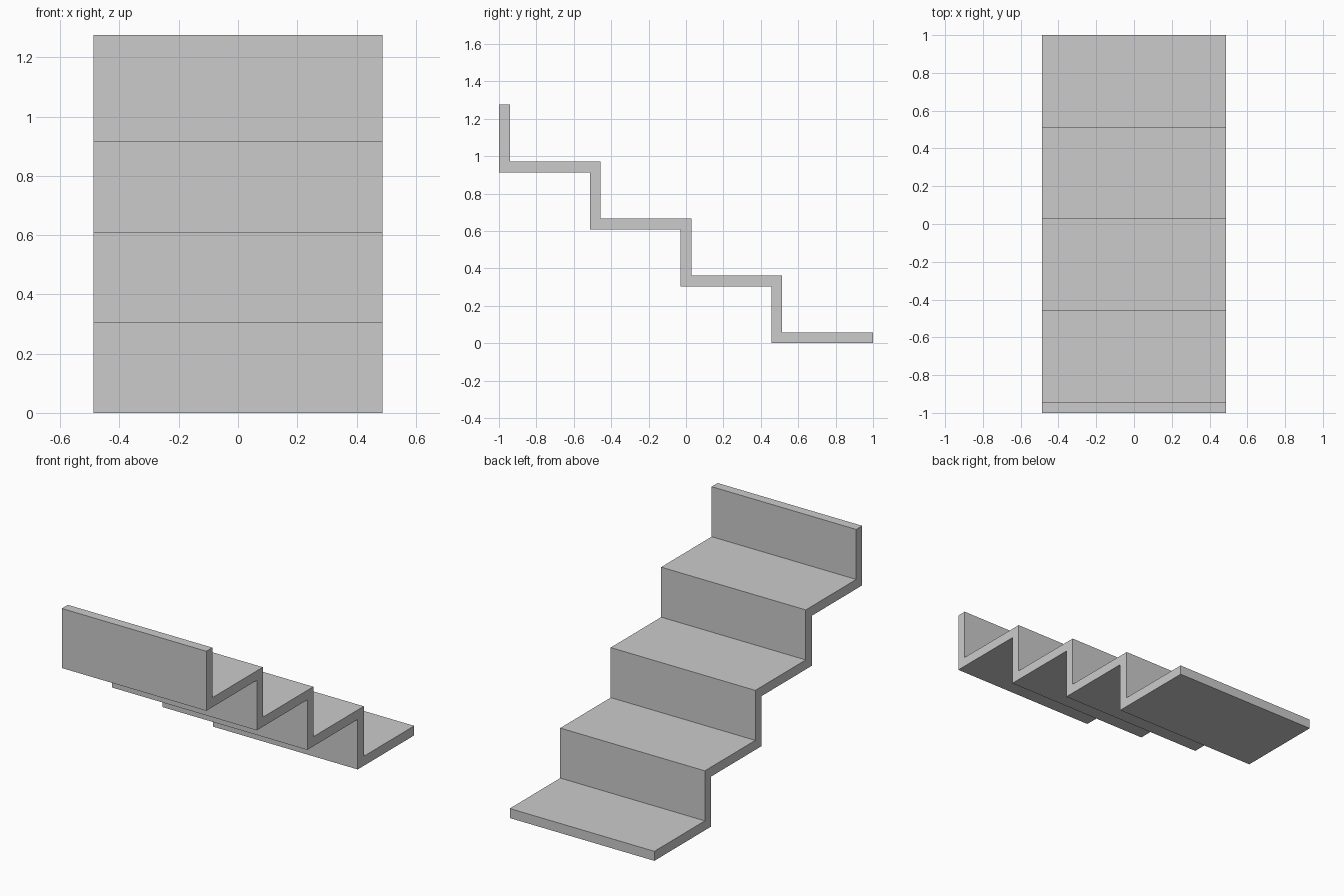
import bpy
import bmesh

if "Cube" in bpy.data.objects:
    bpy.data.objects.remove(bpy.data.objects["Cube"])

STEPS = 4
HALF_WIDTH = 0.487
T = 0.058                     # sheet thickness
RUN = (2 - T) / STEPS
RISE = 0.3045

# Zigzag side profile (y, z): underside going up, then upper side coming down
lower, upper = [(1, 0)], [(1, T)]
for k in range(STEPS):
    y = 1 - T - (k + 1) * RUN
    top = (k + 1) * RISE
    last = k == STEPS - 1
    lower += [(y, k * RISE), (y, top + T if last else top)]
    upper += [(y + T, k * RISE + T), (y + T, top + T)]
profile = lower + upper[::-1]

# Extrude the profile across the width of the stair
bm = bmesh.new()
face = bm.faces.new([bm.verts.new((-HALF_WIDTH, y, z)) for y, z in profile])
ext = bmesh.ops.extrude_face_region(bm, geom=[face])
verts = [g for g in ext["geom"] if isinstance(g, bmesh.types.BMVert)]
bmesh.ops.translate(bm, verts=verts, vec=(2 * HALF_WIDTH, 0, 0))
bmesh.ops.recalc_face_normals(bm, faces=bm.faces)

mesh = bpy.data.meshes.new("folded_stair")
bm.to_mesh(mesh)
bm.free()
bpy.context.collection.objects.link(bpy.data.objects.new("folded_stair", mesh))
